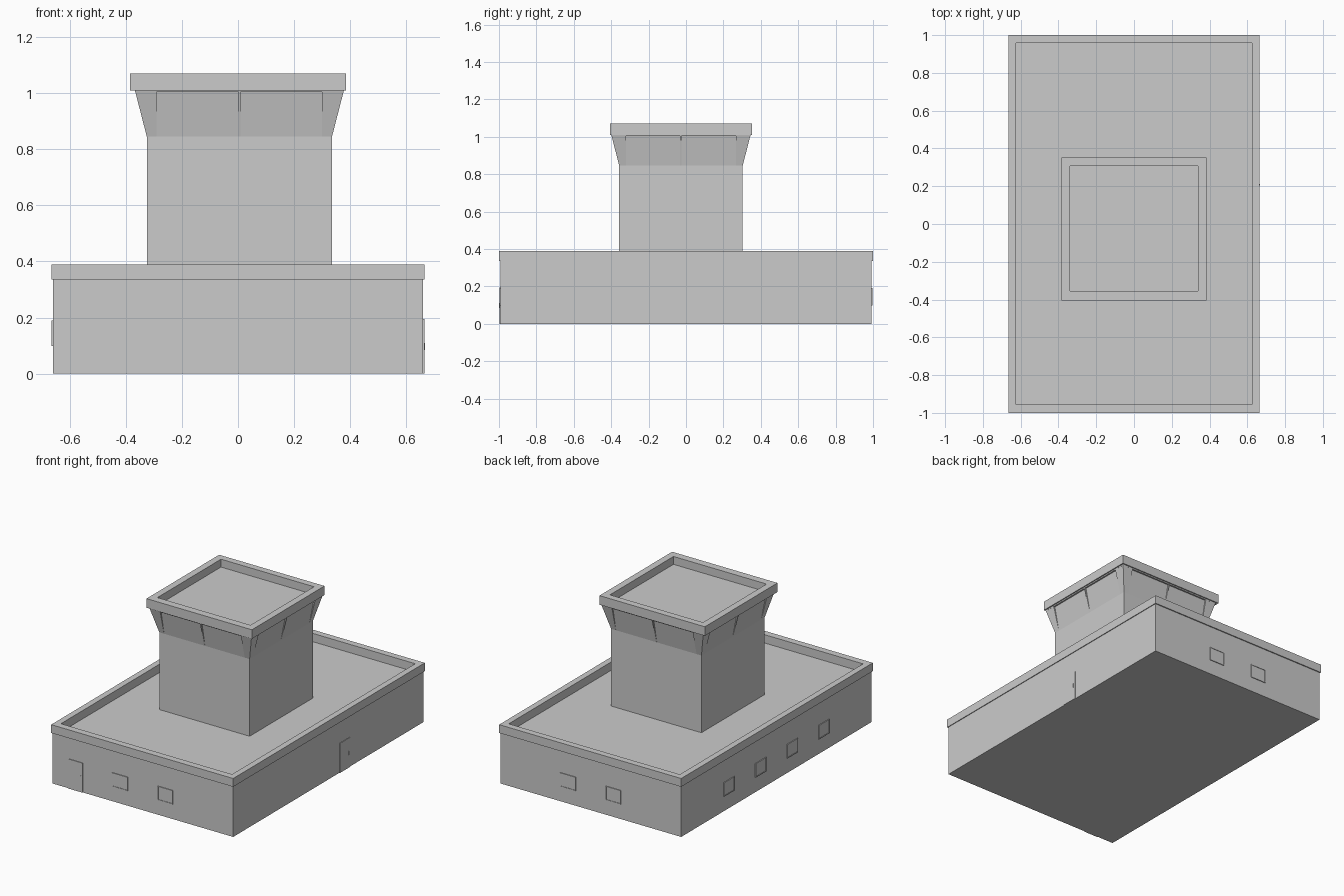
import bpy, bmesh
from math import pi
from mathutils import Matrix, Vector

if "Cube" in bpy.data.objects:
    bpy.data.objects.remove(bpy.data.objects["Cube"])


def make(name, verts, faces, matrix=None):
    bm = bmesh.new()
    vs = [bm.verts.new(matrix @ Vector(v) if matrix else v) for v in verts]
    for f in faces:
        bm.faces.new([vs[i] for i in f])
    bmesh.ops.recalc_face_normals(bm, faces=bm.faces)
    me = bpy.data.meshes.new(name)
    bm.to_mesh(me)
    bm.free()
    ob = bpy.data.objects.new(name, me)
    bpy.context.collection.objects.link(ob)
    return ob


def rect(r, z):
    x0, x1, y0, y1 = r
    return [(x0, y0, z), (x1, y0, z), (x1, y1, z), (x0, y1, z)]


def prism(name, low, high, z0, z1, matrix=None):
    """Solid between two rectangles (x0, x1, y0, y1)."""
    sides = [(i, (i + 1) % 4, (i + 1) % 4 + 4, i + 4) for i in range(4)]
    return make(name, rect(low, z0) + rect(high, z1),
                [(3, 2, 1, 0), (4, 5, 6, 7)] + sides, matrix)


def ring(name, outer, inner, z0, z1, matrix=None):
    """Rectangular frame with a square section."""
    verts = rect(outer, z0) + rect(outer, z1) + rect(inner, z1) + rect(inner, z0)
    faces = []
    for k in range(4):
        a, b = 4 * k, 4 * ((k + 1) % 4)
        for i in range(4):
            j = (i + 1) % 4
            faces.append((a + i, a + j, b + j, b + i))
    return make(name, verts, faces, matrix)


def square(h):
    return (-h, h, -h, h)


# Ground floor building with roof parapet
WX, WY, ROOF = 0.66, 0.993, 0.335
wall = (-WX, WX, -WY, WY)
prism("base_building", wall, wall, 0, ROOF)
ring("base_parapet", (-0.665, 0.665, -1, 1), (-0.625, 0.625, -0.955, 0.957), ROOF, 0.39)

# Wall frames: local x along the wall, local y up, local z outwards
stand = Matrix.Rotation(pi / 2, 4, 'X')


def on_wall(angle, dist):
    return Matrix.Rotation(angle, 4, 'Z') @ Matrix.Translation((0, -dist, 0)) @ stand


front, right = on_wall(0, WY), on_wall(pi / 2, WX)
back, left = on_wall(pi, WY), on_wall(-pi / 2, WX)


def window(name, m, c):
    o = (c - 0.056, c + 0.056, 0.098, 0.19)
    i = (c - 0.051, c + 0.051, 0.103, 0.185)
    ring(name + "_frame", o, i, -0.002, 0.005, m)
    prism(name + "_pane", i, i, -0.002, 0.002, m)


for side, m, centres in (("front", front, (-0.165, 0.165)),
                         ("back", back, (-0.165, 0.165)),
                         ("left", left, (-0.495, -0.165, 0.165, 0.495))):
    for n, c in enumerate(centres):
        window(f"{side}_window_{n + 1}", m, c)

# Doors with handles
for side, m, c in (("front", front, -0.49), ("right", right, 0.17)):
    d = (c - 0.053, c + 0.053, 0, 0.195)
    prism(side + "_door", d, d, -0.002, 0.004, m)
    h = (c + 0.034, c + 0.042, 0.085, 0.11)
    prism(side + "_door_handle", h, h, 0.003, 0.007, m)

# Tower shaft
centre = Matrix.Translation((0.005, -0.027, 0))
H, Z0, Z1 = 0.33, 0.845, 1.012
TOP, GLASS = 0.373, 0.363
prism("tower_shaft", square(H), square(H), ROOF, Z0, centre)

# Flared control cab: glazing, corner posts, mullions, head rail
prism("cab_glazing", square(H), square(GLASS), Z0, Z1, centre)
IN = 0.295
for k in range(4):
    m = centre @ Matrix.Rotation(k * pi / 2, 4, 'Z')
    prism(f"cab_corner_post_{k + 1}", (IN, H, IN, H), (IN, TOP, IN, TOP), Z0, Z1, m)
    prism(f"cab_mullion_{k + 1}", (-0.004, 0.004, -H, -0.3),
          (-0.004, 0.004, -TOP, -0.3), Z0, Z1, m)
prism("cab_head_rail", square(TOP - 0.002), square(TOP), 1.003, Z1, centre)

# Cab roof slab and parapet
cap = (-0.385, 0.385, -0.405, 0.353)
inner = (-0.34, 0.34, -0.355, 0.308)
ring("cab_parapet", cap, inner, 1.01, 1.07)
prism("cab_roof", inner, inner, 1.01, 1.018)
